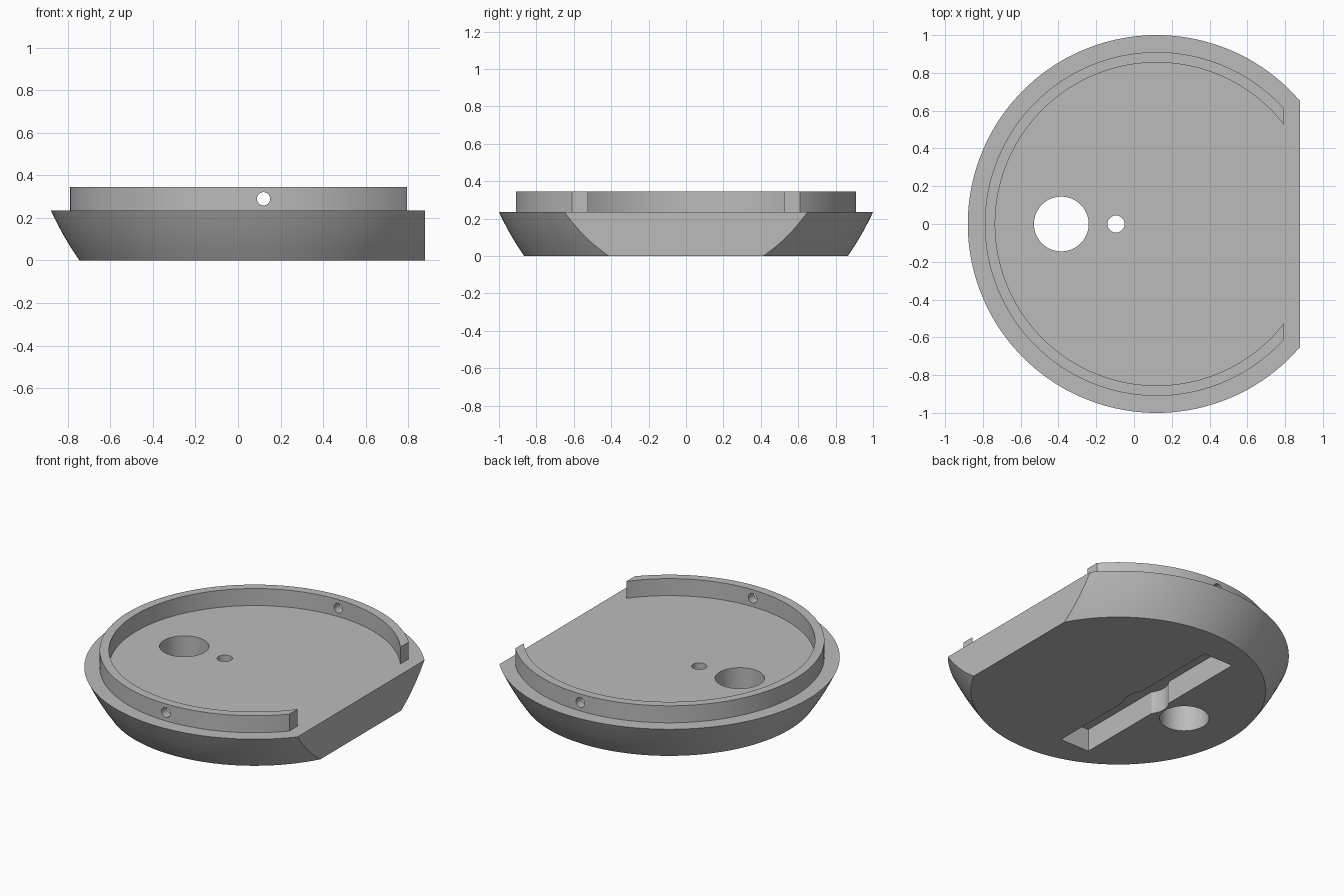
import bpy
import bmesh
from math import radians
from mathutils import Matrix, Vector

cube = bpy.data.objects.get("Cube")
if cube:
    bpy.data.objects.remove(cube, do_unlink=True)

CENTRE = 0.12      # x of the disc axis
FLOOR = 0.235      # height of the disc's upper face

grey = bpy.data.materials.new("plain grey")
grey.use_nodes = True
grey.diffuse_color = (0.5, 0.5, 0.5, 1)
grey.node_tree.nodes["Principled BSDF"].inputs["Base Color"].default_value = (0.5, 0.5, 0.5, 1)


def finish(name, bm):
    bmesh.ops.recalc_face_normals(bm, faces=bm.faces)
    mesh = bpy.data.meshes.new(name)
    bm.to_mesh(mesh)
    bm.free()
    mesh.materials.append(grey)
    obj = bpy.data.objects.new(name, mesh)
    bpy.context.collection.objects.link(obj)
    return obj


def lathe(name, profile, closed, steps=160):
    """Spin an (r, z) profile about the disc axis."""
    bm = bmesh.new()
    verts = [bm.verts.new((CENTRE + r, 0, z)) for r, z in profile]
    pairs = list(zip(verts, verts[1:]))
    if closed:
        pairs.append((verts[-1], verts[0]))
    edges = [bm.edges.new(p) for p in pairs]
    bmesh.ops.spin(bm, geom=verts + edges, cent=(CENTRE, 0, 0), axis=(0, 0, 1),
                   angle=radians(360), steps=steps, use_merge=True)
    bmesh.ops.remove_doubles(bm, verts=bm.verts, dist=0.0001)
    if not closed:
        bmesh.ops.holes_fill(bm, edges=[e for e in bm.edges if e.is_boundary], sides=0)
    return finish(name, bm)


def box(name, low, high):
    low, high = Vector(low), Vector(high)
    bm = bmesh.new()
    bmesh.ops.create_cube(bm, size=1, matrix=Matrix.Translation((low + high) / 2)
                          @ Matrix.Diagonal((high - low).to_4d()))
    return finish(name, bm)


def rod(name, centre, radius, length, along_y=False):
    turn = Matrix.Rotation(radians(90), 4, 'X') if along_y else Matrix()
    bm = bmesh.new()
    bmesh.ops.create_cone(bm, cap_ends=True, segments=48, radius1=radius, radius2=radius,
                          depth=length, matrix=Matrix.Translation(centre) @ turn)
    return finish(name, bm)


def activate(obj):
    bpy.ops.object.select_all(action='DESELECT')
    obj.select_set(True)
    bpy.context.view_layer.objects.active = obj


def cut(obj, cutters):
    activate(obj)
    for cutter in cutters:
        mod = obj.modifiers.new("cut", 'BOOLEAN')
        mod.operation = 'DIFFERENCE'
        mod.solver = 'EXACT'
        mod.object = cutter
        bpy.ops.object.modifier_apply(modifier=mod.name)
        bpy.data.objects.remove(cutter, do_unlink=True)
    bpy.ops.object.shade_smooth_by_angle(angle=radians(25))


# Disc with a gently bulging flank and one flat side
base = lathe("base_disc", [(0.865, 0), (0.905, 0.06), (0.941, 0.12),
                           (0.973, 0.18), (1.0, FLOOR)], closed=False)
SLOT_X, SLOT_TOP = -0.095, 0.145
cut(base, [
    box("flat_side_cutter", (0.88, -2, -1), (2, 2, 1)),
    rod("large_hole_cutter", (-0.385, 0, 0), 0.145, 2),
    # Underside slot with a round pocket in the middle
    box("slot_cutter", (SLOT_X - 0.105, -0.655, -0.5), (SLOT_X + 0.105, 0.655, SLOT_TOP)),
    rod("pocket_cutter", (SLOT_X, 0, SLOT_TOP - 0.5), 0.132, 1),
    rod("small_hole_cutter", (SLOT_X, 0, 0), 0.045, 2),
])

# Raised open rim with a pin hole at front and back
rim = lathe("raised_rim", [(0.855, FLOOR - 0.005), (0.91, FLOOR - 0.005),
                           (0.91, 0.345), (0.855, 0.345)], closed=True)
cut(rim, [
    box("rim_gap_cutter", (0.795, -2, -1), (2, 2, 1)),
    rod("pin_hole_cutter", (CENTRE, 0, 0.29), 0.031, 3, along_y=True),
])
